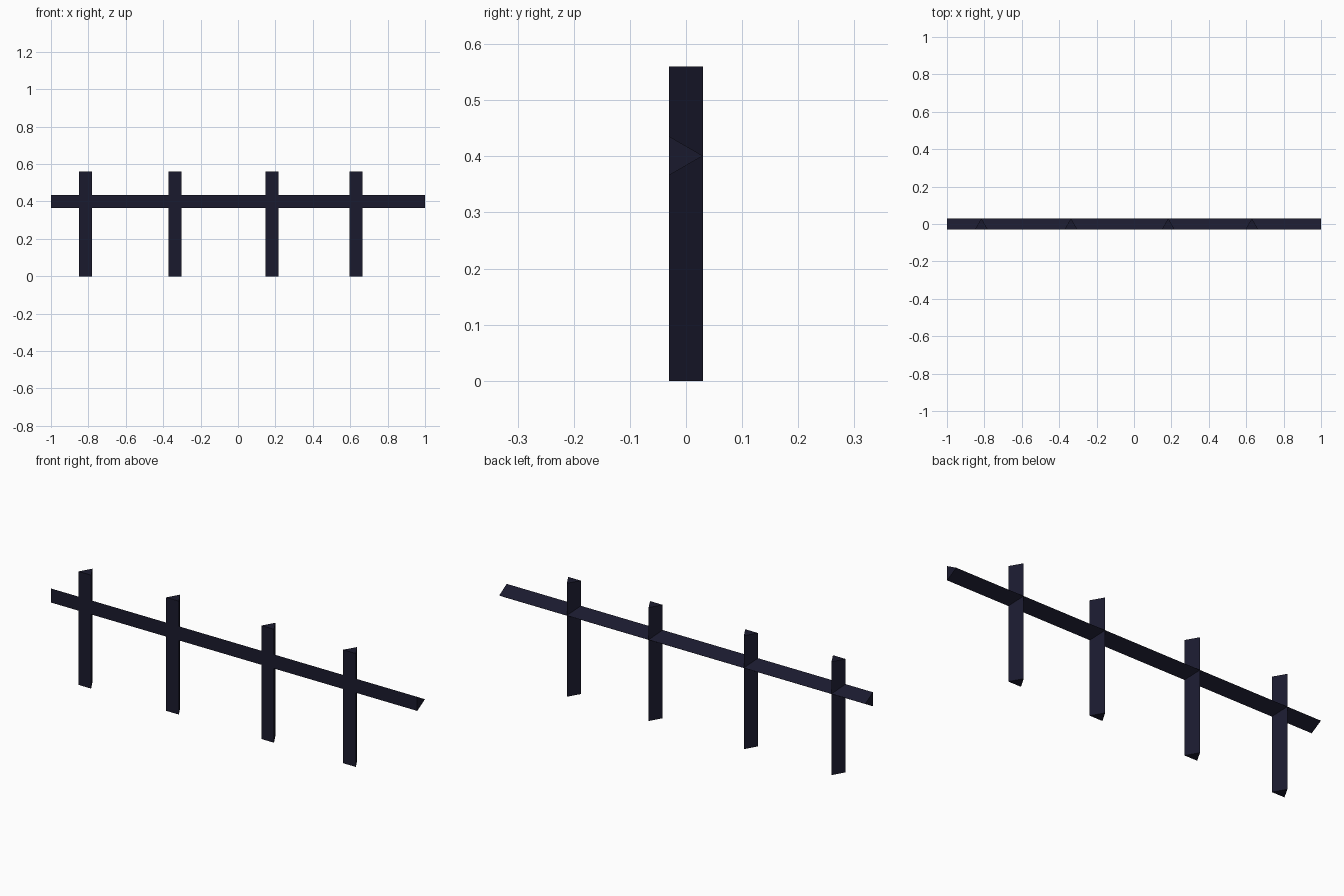
import bpy, bmesh, math
from mathutils import Matrix

if "Cube" in bpy.data.objects:
    bpy.data.objects.remove(bpy.data.objects["Cube"])

R = 0.04            # circumradius of every three-sided bar
SHIFT = -0.01       # centres the triangle (y from -0.03 to 0.03)

mat = bpy.data.materials.new("dark_navy")
mat.diffuse_color = (0.0103, 0.0103, 0.027, 1)
mat.use_nodes = True
mat.node_tree.nodes["Principled BSDF"].inputs["Base Color"].default_value = mat.diffuse_color


def tri_bar(name, length, rot, loc):
    """Triangular prism with its flat side to the front and ridge to the back."""
    bm = bmesh.new()
    ring = [(R * math.cos(a), R * math.sin(a))
            for a in (math.radians(90 + 120 * i) for i in range(3))]
    face = bm.faces.new([bm.verts.new((x, y, -length / 2)) for x, y in ring])
    ext = bmesh.ops.extrude_face_region(bm, geom=[face])
    top = [v for v in ext["geom"] if isinstance(v, bmesh.types.BMVert)]
    bmesh.ops.translate(bm, verts=top, vec=(0, 0, length))
    bmesh.ops.transform(bm, matrix=rot, verts=bm.verts)
    bmesh.ops.recalc_face_normals(bm, faces=bm.faces)
    me = bpy.data.meshes.new(name)
    bm.to_mesh(me)
    bm.free()
    me.materials.append(mat)
    ob = bpy.data.objects.new(name, me)
    ob.location = loc
    bpy.context.collection.objects.link(ob)
    return ob


# Posts, unevenly spaced
for i, x in enumerate((-0.816, -0.337, 0.183, 0.63)):
    tri_bar(f"post_{i + 1}", 0.56, Matrix.Identity(4), (x, SHIFT, 0.28))

# Long rail through the posts
tri_bar("rail", 2.0, Matrix.Rotation(math.radians(90), 4, 'Y'), (0, SHIFT, 0.401))
